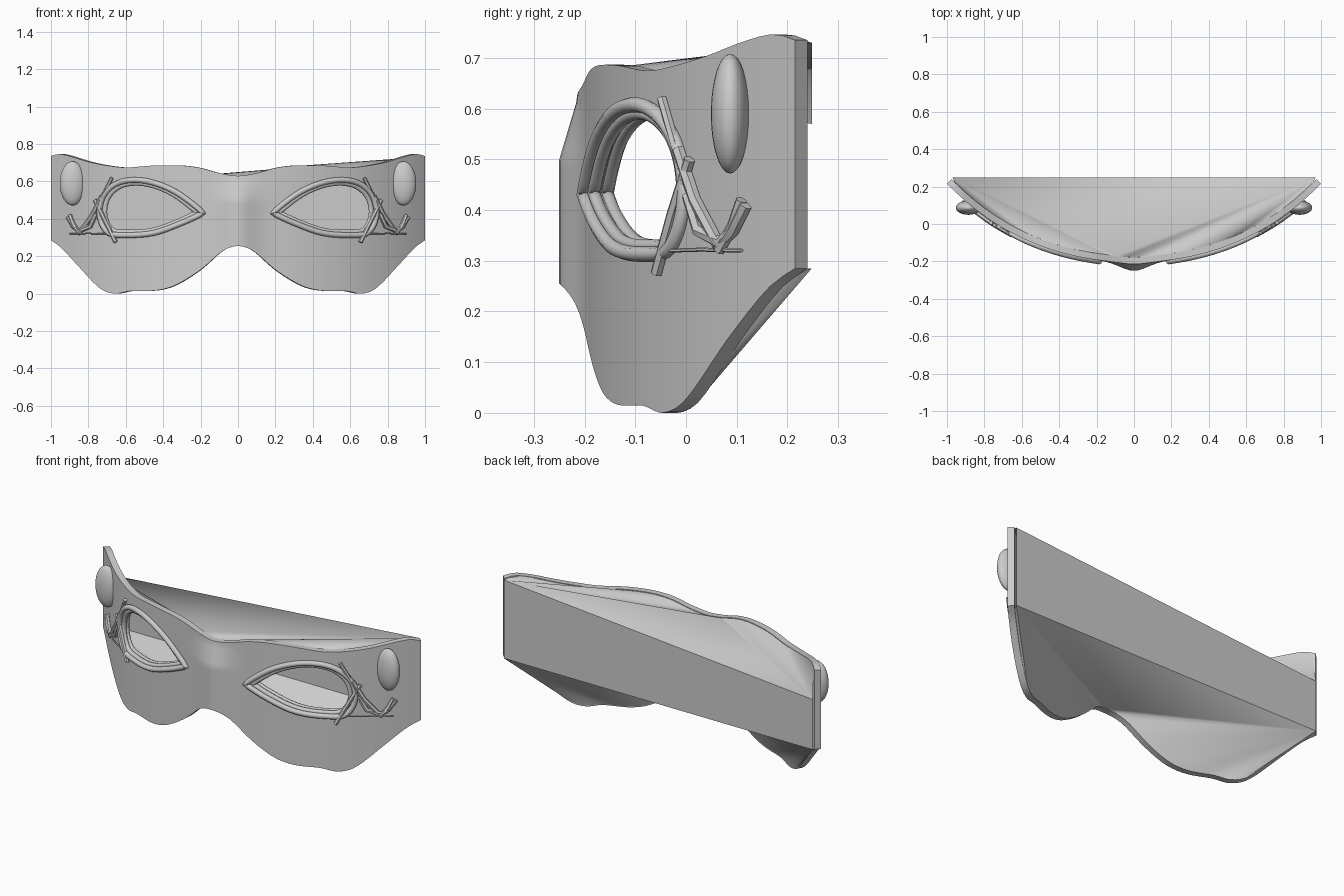
import bpy, bmesh, math
from mathutils import Vector

if "Cube" in bpy.data.objects:
    bpy.data.objects.remove(bpy.data.objects["Cube"])

grey = bpy.data.materials.new("plain grey")
grey.diffuse_color = (0.6, 0.6, 0.6, 1)
grey.use_nodes = True
grey.node_tree.nodes["Principled BSDF"].inputs["Base Color"].default_value = grey.diffuse_color

TOP = [(0, .63), (.1, .645), (.2, .672), (.3, .685), (.45, .685), (.6, .675),
       (.7, .685), (.8, .705), (.9, .735), (.96, .747), (1, .735)]
BOTTOM = [(0, .255), (.05, .245), (.1, .215), (.15, .17), (.2, .128), (.28, .075), (.36, .035),
          (.45, .016), (.58, .014), (.66, 0), (.74, .03), (.87, .165), (.95, .25), (1, .285)]
EYE = [(.18, .43), (.33, .545), (.49, .605), (.63, .6), (.72, .53),
       (.745, .42), (.7, .325), (.6, .31), (.45, .322), (.3, .375)]
THICK = 0.035


def interp(table, x):
    """Smooth value of a mirrored profile at x."""
    x = min(abs(x), 1)
    for i in range(len(table) - 1):
        (x0, z0), (x1, z1) = table[i], table[i + 1]
        if x <= x1:
            p = table[i - 1] if i else (-table[1][0], table[1][1])
            n = table[i + 2] if i + 2 < len(table) else (2 * x1 - x0, 2 * z1 - z0)
            h, t = x1 - x0, (x - x0) / (x1 - x0)
            m0, m1 = (z1 - p[1]) / (x1 - p[0]) * h, (n[1] - z0) / (n[0] - x0) * h
            return ((2*t**3 - 3*t*t + 1) * z0 + (t**3 - 2*t*t + t) * m0
                    + (3*t*t - 2*t**3) * z1 + (t**3 - t*t) * m1)
    return table[-1][1]


def face_y(x, z):
    """Depth of the mask's front surface, with a nose ridge."""
    ridge = 0.045 * min(1, max(.2, 1 - (z - .5) / .15))
    return -.205 + .33 * x * x + .09 * x**4 - ridge * math.exp(-(x / .1)**2)


def inner(x, z):
    """Point on the inside of the mask shell."""
    slope = .66 * x + .36 * x**3
    n = Vector((-slope, 1, 0)).normalized()
    return Vector((x, face_y(x, z), z)) + n * THICK


def add(name, bm, angle=40):
    me = bpy.data.meshes.new(name)
    bmesh.ops.recalc_face_normals(bm, faces=bm.faces[:])
    bm.to_mesh(me)
    bm.free()
    me.materials.append(grey)
    ob = bpy.data.objects.new(name, me)
    bpy.context.collection.objects.link(ob)
    finish(ob, angle)
    return ob


def finish(ob, angle=40):
    bpy.ops.object.select_all(action='DESELECT')
    ob.select_set(True)
    bpy.context.view_layer.objects.active = ob
    bpy.ops.object.shade_smooth_by_angle(angle=math.radians(angle))


def eye_loop(scale, steps=6):
    """Smooth almond outline, pointed at the nose end."""
    pts, n = [], len(EYE)
    cx, cz = .49, .455
    for i in range(n):
        p = [Vector(EYE[(i + k) % n]) for k in (-1, 0, 1, 2)]
        m0 = (p[2] - p[0]) / 2 if i else Vector((.07, .07))
        m1 = (p[3] - p[1]) / 2 if i < n - 1 else Vector((-.1, .05))
        for s in range(steps):
            t = s / steps
            q = ((2*t**3 - 3*t*t + 1) * p[1] + (t**3 - 2*t*t + t) * m0
                 + (3*t*t - 2*t**3) * p[2] + (t**3 - t*t) * m1)
            pts.append((cx + (q.x - cx) * scale, cz + (q.y - cz) * scale))
    return pts


def tube(name, pts, radius, cyclic=False, sides=8):
    """Round rod swept along points."""
    bm = bmesh.new()
    rings, n = [], len(pts)
    for i, p in enumerate(pts):
        a = pts[(i - 1) % n] if cyclic or i else p
        b = pts[(i + 1) % n] if cyclic or i < n - 1 else p
        d = (b - a).normalized()
        u = d.cross(Vector((0, 1, 0))).normalized()
        v = d.cross(u)
        rings.append([bm.verts.new(p + radius * (math.cos(w) * u + math.sin(w) * v))
                      for w in (2 * math.pi * k / sides for k in range(sides))])
    for i in range(n if cyclic else n - 1):
        r, s = rings[i], rings[(i + 1) % n]
        for k in range(sides):
            bm.faces.new((r[k], r[(k + 1) % sides], s[(k + 1) % sides], s[k]))
    if not cyclic:
        bm.faces.new(rings[0])
        bm.faces.new(rings[-1])
    return add(name, bm, 50)


# Curved mask shell
COLS, ROWS = 80, 20
bm = bmesh.new()
layers = []
for side in range(2):
    grid = []
    for i in range(COLS + 1):
        x = -1 + 2 * i / COLS
        lo, hi = interp(BOTTOM, x), interp(TOP, x)
        col = []
        for j in range(ROWS + 1):
            z = lo + (hi - lo) * j / ROWS
            col.append(bm.verts.new(inner(x, z) if side else (x, face_y(x, z), z)))
        grid.append(col)
    for i in range(COLS):
        for j in range(ROWS):
            bm.faces.new((grid[i][j], grid[i+1][j], grid[i+1][j+1], grid[i][j+1]))
    layers.append(grid)
bmesh.ops.bridge_loops(bm, edges=[e for e in bm.edges if e.is_boundary])
shell = add("mask_shell", bm)

# Eye openings cut through the shell
for s in (-1, 1):
    bm = bmesh.new()
    loop = eye_loop(.85)
    f = bm.faces.new([bm.verts.new((s * x, -.6, z)) for x, z in loop])
    ext = bmesh.ops.extrude_face_region(bm, geom=[f])["geom"]
    bmesh.ops.translate(bm, vec=(0, 1.2, 0), verts=[g for g in ext if isinstance(g, bmesh.types.BMVert)])
    cutter = add("eye_cutter", bm)
    mod = shell.modifiers.new("eye_hole", 'BOOLEAN')
    mod.object, mod.operation, mod.solver = cutter, 'DIFFERENCE', 'EXACT'
    bpy.context.view_layer.objects.active = shell
    bpy.ops.object.modifier_apply(modifier=mod.name)
    bpy.data.objects.remove(cutter)
finish(shell)

# Closed back: top lid, straight back bands and lower lid
bm = bmesh.new()
XB, YB = .97, .248
LEVELS = [.285, .44, .57, .73]
right = [bm.verts.new((XB, YB, z)) for z in LEVELS]
left = [bm.verts.new((-XB, YB, z)) for z in LEVELS[:3]]
for j in range(2):
    bm.faces.new((left[j], right[j], right[j+1], left[j+1]))
bm.faces.new((left[2], right[2], right[3]))
for table, lv, rv, split in ((TOP, left[2], right[3], 18), (BOTTOM, left[0], right[0], 20)):
    edge = []
    for i in range(41):
        x = -.985 + 1.97 * i / 40
        edge.append(bm.verts.new(inner(x, interp(table, x) - (.004 if table is TOP else -.004))))
    for i in range(40):
        bm.faces.new((edge[i], edge[i+1], lv if i < split else rv))
    bm.faces.new((lv, rv, edge[split]))
add("back_fill", bm, 60)

# Parts mirrored on both sides
STICKS = [("long_stick", [(.655, .275), (.71, .39), (.765, .5)], .012),
          ("upper_stick", [(.675, .62), (.71, .55), (.75, .46)], .010),
          ("cross_stick", [(.73, .52), (.78, .42), (.845, .33)], .013),
          ("hook_stick", [(.76, .43), (.79, .36), (.85, .335), (.88, .36), (.91, .41)], .013),
          ("end_stick", [(.845, .32), (.88, .37), (.9, .42)], .012),
          ("thin_stick", [(.7, .32), (.8, .322), (.9, .32)], .004)]
for s, tag in ((-1, "left"), (1, "right")):
    # Raised rims around the eye
    for name, scale, radius, depth in (("outer_rim", .98, .015, -.006), ("inner_rim", .87, .013, .008),
                                       ("back_rim", .87, .013, .034)):
        pts = [Vector((s * x, face_y(x, z) + depth, z)) for x, z in eye_loop(scale)]
        tube(f"{tag}_{name}", pts, radius, True)
    # Twig-like whiskers at the outer eye corner
    for name, path, radius in STICKS:
        tube(f"{tag}_{name}", [Vector((s * x, face_y(x, z) - .012, z)) for x, z in path], radius, sides=6)
    # Oval stud near the temple
    bm = bmesh.new()
    bmesh.ops.create_uvsphere(bm, u_segments=24, v_segments=16, radius=1)
    bmesh.ops.scale(bm, vec=(.068, .038, .118), verts=bm.verts[:])
    bmesh.ops.translate(bm, vec=(s * .885, .087, .59), verts=bm.verts[:])
    add(f"{tag}_stud", bm)
